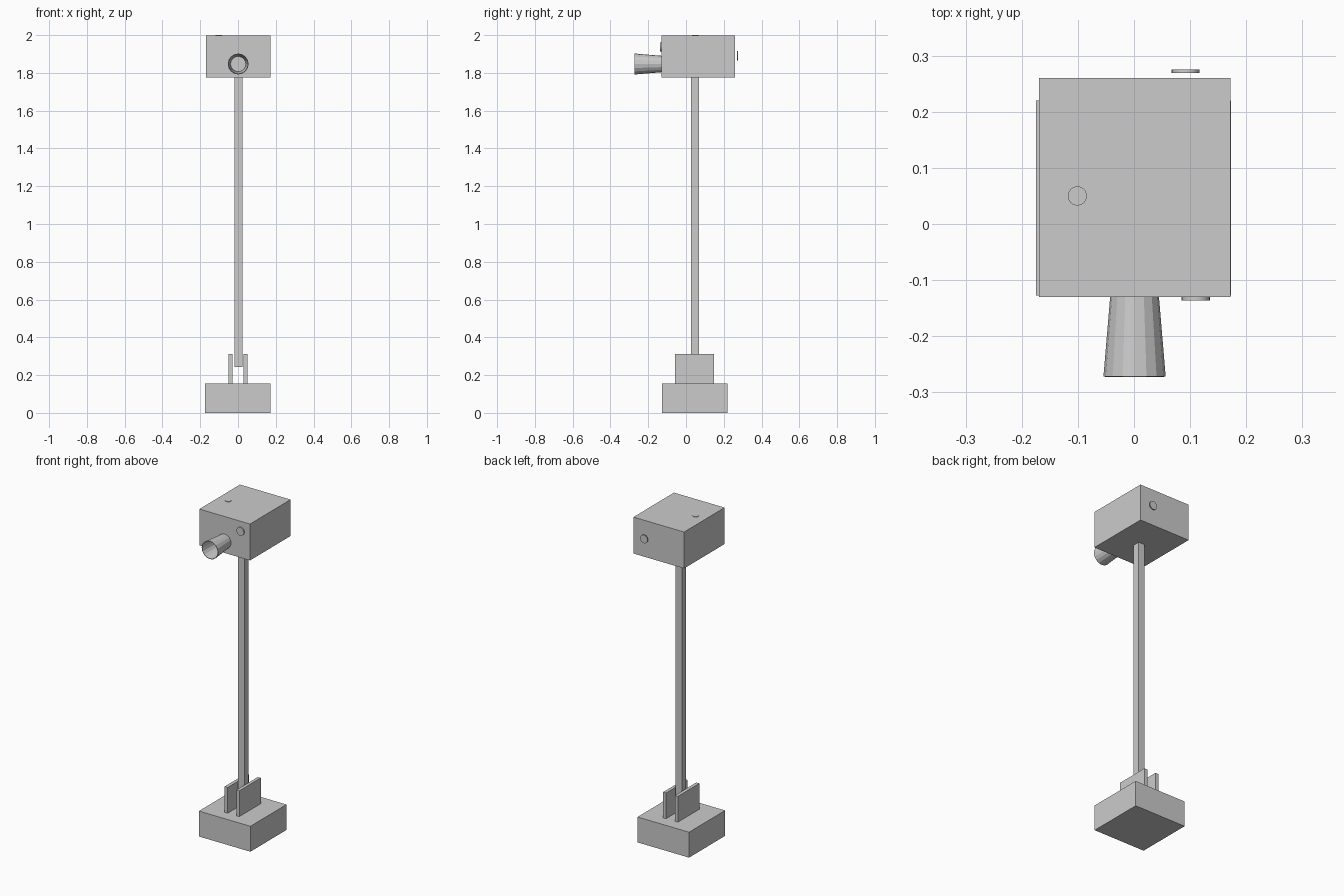
import bpy, math

if "Cube" in bpy.data.objects:
    bpy.data.objects.remove(bpy.data.objects["Cube"])


def box(name, x0, x1, y0, y1, z0, z1):
    bpy.ops.mesh.primitive_cube_add(size=1, location=((x0 + x1) / 2, (y0 + y1) / 2, (z0 + z1) / 2))
    o = bpy.context.object
    o.name = name
    o.scale = (x1 - x0, y1 - y0, z1 - z0)
    bpy.ops.object.transform_apply(location=False, rotation=False, scale=True)
    return o


def disc(name, loc, r, depth, rx=0):
    bpy.ops.mesh.primitive_cylinder_add(vertices=24, radius=r, depth=depth, location=loc, rotation=(rx, 0, 0))
    o = bpy.context.object
    o.name = name
    bpy.ops.object.shade_smooth_by_angle(angle=math.radians(30))
    return o


# Base, clamp plates and post
box("base", -0.1745, 0.1725, -0.127, 0.22, 0, 0.155)
for name, x0, x1 in (("left_plate", -0.049, -0.028), ("right_plate", 0.03, 0.05)):
    box(name, x0, x1, -0.059, 0.148, 0.155, 0.312)
box("post", -0.019, 0.024, 0.026, 0.068, 0.243, 1.78)

# Head housing
box("head", -0.169, 0.172, -0.13, 0.26, 1.775, 1.997)

# Flared open lens hood, wider at the front
bpy.ops.mesh.primitive_cone_add(vertices=16, radius1=0.0435, radius2=0.0555, depth=0.142,
                                end_fill_type='NOTHING', location=(0.001, -0.201, 1.847),
                                rotation=(math.pi / 2, 0, 0))
hood = bpy.context.object
hood.name = "lens_hood"
wall = hood.modifiers.new("wall", 'SOLIDIFY')
wall.thickness = 0.003
wall.offset = -1

# Round buttons on top, front and back
disc("top_button", (-0.101, 0.05, 1.9965), 0.017, 0.007)
disc("front_button", (0.11, -0.133, 1.937), 0.025, 0.007, math.pi / 2)
disc("back_button", (0.092, 0.272, 1.89), 0.025, 0.006, math.pi / 2)
